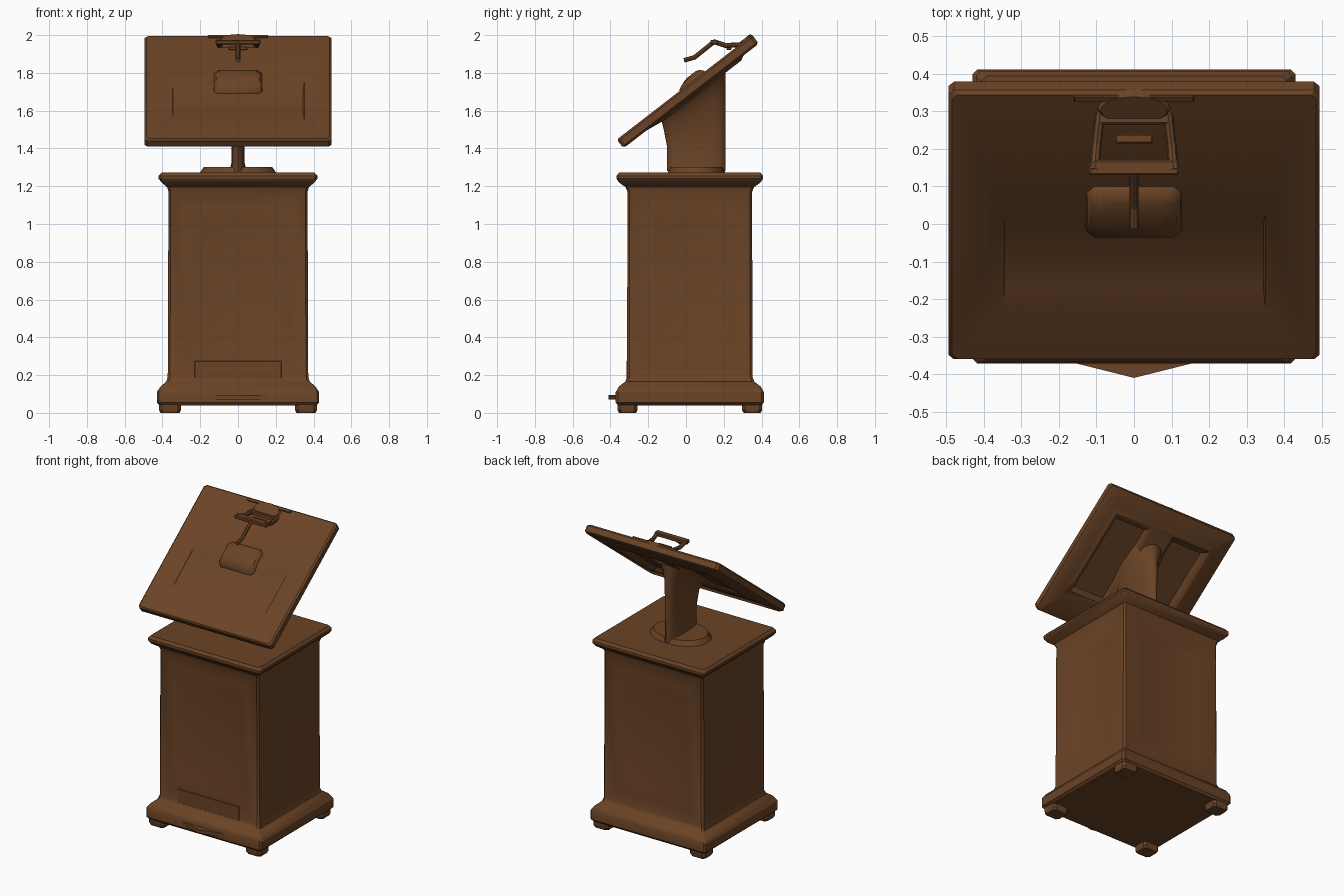
import bpy, bmesh, math
from mathutils import Vector, Matrix

cube = bpy.data.objects.get("Cube")
if cube:
    bpy.data.objects.remove(cube, do_unlink=True)

WOOD = (0.145, 0.057, 0.019, 1)
wood = bpy.data.materials.new("brown wood")
wood.use_nodes = True
wood.diffuse_color = WOOD
bsdf = wood.node_tree.nodes["Principled BSDF"]
bsdf.inputs["Base Color"].default_value = WOOD
bsdf.inputs["Roughness"].default_value = 0.8

# Frame of the sloping top: x across, y up the slope, z out of the surface
SLOPE = Matrix.Translation((0, -0.008, 1.724)) @ Matrix.Rotation(math.radians(37.7), 4, 'X')


def finish(name, bm, matrix=None, angle=32):
    if matrix:
        bm.transform(matrix)
    bmesh.ops.recalc_face_normals(bm, faces=bm.faces)
    mesh = bpy.data.meshes.new(name)
    bm.to_mesh(mesh)
    bm.free()
    mesh.materials.append(wood)
    obj = bpy.data.objects.new(name, mesh)
    bpy.context.collection.objects.link(obj)
    bpy.ops.object.select_all(action='DESELECT')
    obj.select_set(True)
    bpy.context.view_layer.objects.active = obj
    bpy.ops.object.shade_smooth_by_angle(angle=math.radians(angle))
    return obj


def rect(x0, x1, y0, y1, z, c=0.0):
    """Rectangle outline with corners cut by c."""
    if not c:
        return [(x0, y0, z), (x1, y0, z), (x1, y1, z), (x0, y1, z)]
    return [(x0 + c, y0, z), (x1 - c, y0, z), (x1, y0 + c, z), (x1, y1 - c, z),
            (x1 - c, y1, z), (x0 + c, y1, z), (x0, y1 - c, z), (x0, y0 + c, z)]


def loft(rings):
    """Closed solid through rings of equal point count."""
    bm = bmesh.new()
    loops = [[bm.verts.new(p) for p in ring] for ring in rings]
    for a, b in zip(loops, loops[1:]):
        for i in range(len(a)):
            j = (i + 1) % len(a)
            bm.faces.new((a[i], a[j], b[j], b[i]))
    bm.faces.new(loops[0][::-1])
    bm.faces.new(loops[-1])
    bm.normal_update()
    return bm


def box(name, x0, x1, y0, y1, z0, z1, bevel=0.006, matrix=None):
    bm = loft([rect(x0, x1, y0, y1, z0), rect(x0, x1, y0, y1, z1)])
    bmesh.ops.bevel(bm, geom=bm.edges[:], offset=bevel, segments=1, affect='EDGES')
    return finish(name, bm, matrix)


def bar(name, points, radius):
    """Rod through a list of points."""
    bm = bmesh.new()
    for p, q in zip(points, points[1:]):
        p, q = Vector(p), Vector(q)
        d = q - p
        m = Matrix.Translation((p + q) / 2) @ d.to_track_quat('Z', 'Y').to_matrix().to_4x4()
        bmesh.ops.create_cone(bm, cap_ends=True, segments=8, radius1=radius,
                              radius2=radius, depth=d.length + radius, matrix=m)
    return finish(name, bm)


# Cabinet: plinth, panelled body and cornice in one stepped profile
CY = 0.02
profile = [(0.415, 0.38, 0.04), (0.43, 0.392, 0.055), (0.43, 0.392, 0.11),
           (0.41, 0.375, 0.14), (0.38, 0.342, 0.165), (0.372, 0.332, 0.19),
           (0.368, 0.33, 1.17), (0.375, 0.34, 1.195), (0.405, 0.375, 1.22),
           (0.42, 0.388, 1.24), (0.42, 0.388, 1.255), (0.405, 0.375, 1.272)]
bm = loft([rect(-hx, hx, CY - hy, CY + hy, z, 0.012) for hx, hy, z in profile])
panels = [f for f in bm.faces if f.calc_area() > 0.4 and abs(f.normal.z) < 0.5]
for width, depth in ((0.08, 0), (0.07, -0.016)):
    bmesh.ops.inset_individual(bm, faces=panels, thickness=width, depth=depth,
                               use_even_offset=True)
finish("cabinet", bm)

# Drawer front and lower front ornament
box("drawer_front", -0.23, 0.23, -0.316, -0.26, 0.18, 0.275, 0.003)
arch = [(-0.2, -0.36), (0, -0.41), (0.2, -0.36)]
bm = loft([[(x, y, z) for x, y in arch] for z in (0.072, 0.095)])
finish("front_ornament", bm)

# Feet
for sx, side in ((-1, "right"), (1, "left")):
    for y, end in ((-0.31, "front"), (0.35, "back")):
        x = sx * 0.36
        bm = loft([rect(x - 0.05, x + 0.05, y - 0.045, y + 0.045, 0, 0.015),
                   rect(x - 0.058, x + 0.058, y - 0.053, y + 0.053, 0.015, 0.015),
                   rect(x - 0.058, x + 0.058, y - 0.053, y + 0.053, 0.05, 0.015)])
        finish(f"{end}_{side}_foot", bm)

# Collar under the pedestal
bm = bmesh.new()
bmesh.ops.create_cone(bm, cap_ends=True, segments=24, radius1=1, radius2=0.88, depth=1)
bm.transform(Matrix.Translation((0, 0.055, 1.285)) @ Matrix.Diagonal((0.205, 0.155, 0.035, 1)))
finish("pedestal_collar", bm)


# Pedestal: thin blade that flares out under the sloping top
def blade_ring(t, half, front, back):
    ring = []
    for i in range(16):
        a = math.tau * i / 16
        s, c = math.sin(a), math.cos(a)
        y = (front + back) / 2 + (back - front) / 2 * math.copysign(abs(s) ** 0.6, s)
        top = 1.68 + 0.773 * y
        ring.append((half * c, y, 1.28 + (top - 1.28) * t))
    return ring


finish("pedestal", loft([blade_ring(0, 0.045, -0.1, 0.21), blade_ring(0.1, 0.035, -0.1, 0.21),
                         blade_ring(0.4, 0.035, -0.1, 0.21), blade_ring(0.75, 0.05, -0.12, 0.21),
                         blade_ring(0.9, 0.085, -0.13, 0.21), blade_ring(1, 0.125, -0.14, 0.21)]), angle=50)

# Sloping top board with a shallow raised frame on its underside
bm = loft([rect(-0.38, 0.38, -0.2, 0.325, -0.072, 0.015),
           rect(-0.4, 0.4, -0.3, 0.35, -0.058, 0.015),
           rect(-0.48, 0.48, -0.44, 0.44, -0.058, 0.015),
           rect(-0.495, 0.495, -0.453, 0.453, -0.047, 0.015),
           rect(-0.495, 0.495, -0.453, 0.453, -0.01, 0.015),
           rect(-0.485, 0.485, -0.445, 0.445, 0, 0.015)])
board = finish("sloping_top", bm, SLOPE)

# Cut the reading hollow above and two panels below
cutters = [finish("hollow_cutter", loft([rect(-0.345, 0.345, -0.22, 0.0, -0.014),
                                         rect(-0.352, 0.352, -0.285, 0.05, 0.002)]), SLOPE)]
for sx in (-1, 1):
    x0, x1 = sorted((sx * 0.07, sx * 0.375))
    cutters.append(finish("panel_cutter", loft([
        rect(x0, x1, -0.28, 0.315, -0.08),
        rect(x0 + 0.04, x1 - 0.04, -0.23, 0.27, -0.038)]), SLOPE))
bpy.context.view_layer.objects.active = board
for cutter in cutters:
    mod = board.modifiers.new("cut", 'BOOLEAN')
    mod.operation = 'DIFFERENCE'
    mod.solver = 'EXACT'
    mod.object = cutter
    bpy.ops.object.modifier_apply(modifier=mod.name)
    bpy.data.objects.remove(cutter, do_unlink=True)

# Raised rest in the middle of the top
finish("centre_rest", loft([rect(-0.13, 0.13, -0.04, 0.14, -0.02, 0.02),
                            rect(-0.125, 0.125, -0.03, 0.135, 0.006, 0.02),
                            rect(-0.115, 0.115, 0.01, 0.12, 0.024, 0.025),
                            rect(-0.09, 0.09, 0.04, 0.1, 0.031, 0.025)]), SLOPE, 45)

# Lamp bracket: mount, open frame and hanging rod
bm = bmesh.new()
bmesh.ops.create_cone(bm, cap_ends=True, segments=16, radius1=1, radius2=0.85, depth=1)
bm.transform(Matrix.Translation((0, 0.4, 0)) @ Matrix.Diagonal((0.105, 0.055, 0.02, 1)))
finish("bracket_mount", bm, SLOPE)
box("bracket_crosspiece", -0.16, 0.16, 0.425, 0.445, -0.005, 0.008, 0.003, SLOPE)
for sx, side in ((-1, "right"), (1, "left")):
    bar(f"bracket_{side}_arm", [(sx * 0.09, 0.3, 1.95), (sx * 0.1, 0.21, 1.945),
                                (sx * 0.105, 0.15, 1.965)], 0.013)
box("bracket_front_bar", -0.12, 0.12, 0.13, 0.17, 1.95, 1.975, 0.005)
box("bracket_back_bar", -0.1, 0.1, 0.265, 0.3, 1.93, 1.96, 0.005)
box("lamp_plate", -0.05, 0.05, 0.215, 0.24, 1.92, 1.94, 0.004)
bar("lamp_rod", [(0, 0.145, 1.962), (0, 0.045, 1.882), (0, -0.005, 1.868)], 0.012)
